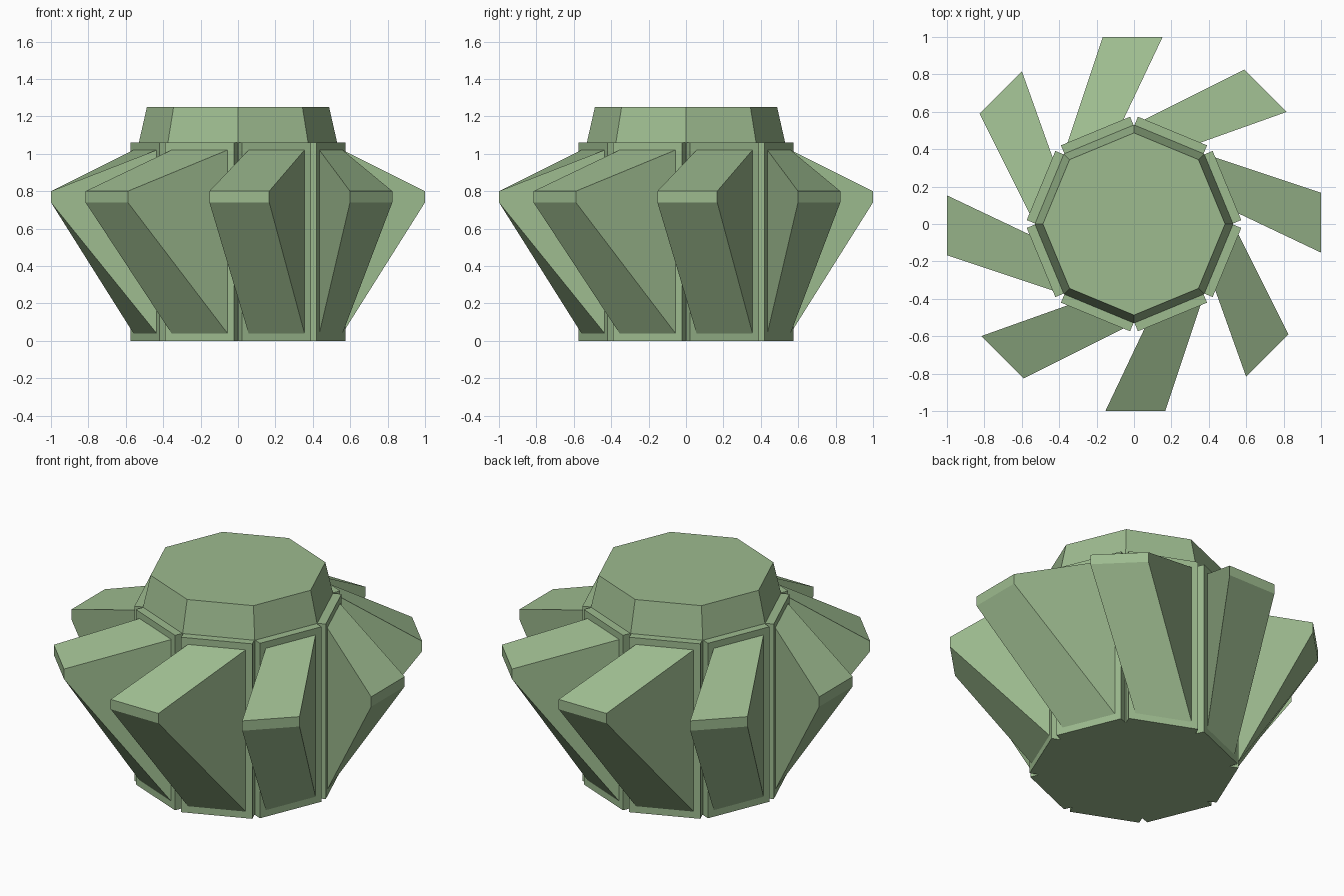
import bpy, bmesh, math
from mathutils import Vector

if "Cube" in bpy.data.objects:
    bpy.data.objects.remove(bpy.data.objects["Cube"], do_unlink=True)

green = bpy.data.materials.new("sage_green")
green.use_nodes = True
COLOUR = (0.337, 0.497, 0.275, 1.0)
green.diffuse_color = COLOUR
green.node_tree.nodes["Principled BSDF"].inputs["Base Color"].default_value = COLOUR

SIDES = 8
STEP = math.tau / SIDES
CORE_R = 0.53
APOTHEM = CORE_R * math.cos(STEP / 2)
BODY_H = 1.06


def mesh_from_rings(name, rings):
    """Skin a stack of equal-length point rings and close both ends."""
    bm = bmesh.new()
    loops = [[bm.verts.new(p) for p in ring] for ring in rings]
    for a, b in zip(loops, loops[1:]):
        for i in range(len(a)):
            j = (i + 1) % len(a)
            bm.faces.new((a[i], a[j], b[j], b[i]))
    bm.faces.new(loops[0])
    bm.faces.new(loops[-1])
    bmesh.ops.recalc_face_normals(bm, faces=bm.faces[:])
    mesh = bpy.data.meshes.new(name)
    bm.to_mesh(mesh)
    bm.free()
    mesh.materials.append(green)
    return mesh


def add_object(name, mesh, turn=0.0):
    obj = bpy.data.objects.new(name, mesh)
    obj.rotation_euler.z = turn
    bpy.context.collection.objects.link(obj)
    return obj


def octagon(radius, z):
    return [(radius * math.cos(i * STEP), radius * math.sin(i * STEP), z)
            for i in range(SIDES)]


# Octagonal core with a tapered cap
add_object("core_and_cap", mesh_from_rings("core_and_cap", [
    octagon(CORE_R, 0), octagon(CORE_R, BODY_H), octagon(0.487, 1.25)]))

# Side panel whose inset centre is drawn out into a swept fin
half = STEP / 2
normal = Vector((math.sin(half), -math.cos(half), 0))
along = Vector((math.cos(half), math.sin(half), 0))


def panel_ring(depth, half_width, z0, z1):
    return [normal * depth + along * s * half_width + Vector((0, 0, z))
            for s, z in ((-1, z0), (1, z0), (1, z1), (-1, z1))]


fin_tip = [(-0.153, -1, 0.74), (0.167, -1, 0.74), (0.167, -1, 0.80), (-0.153, -1, 0.80)]
fin_mesh = mesh_from_rings("finned_panel", [
    panel_ring(APOTHEM, 0.20, 0, BODY_H),
    panel_ring(0.538, 0.20, 0, BODY_H),
    panel_ring(0.538, 0.162, 0.04, 1.02),
    fin_tip])

# One panel on each side of the core
for k in range(SIDES):
    add_object(f"finned_panel_{k + 1}", fin_mesh, k * STEP)
